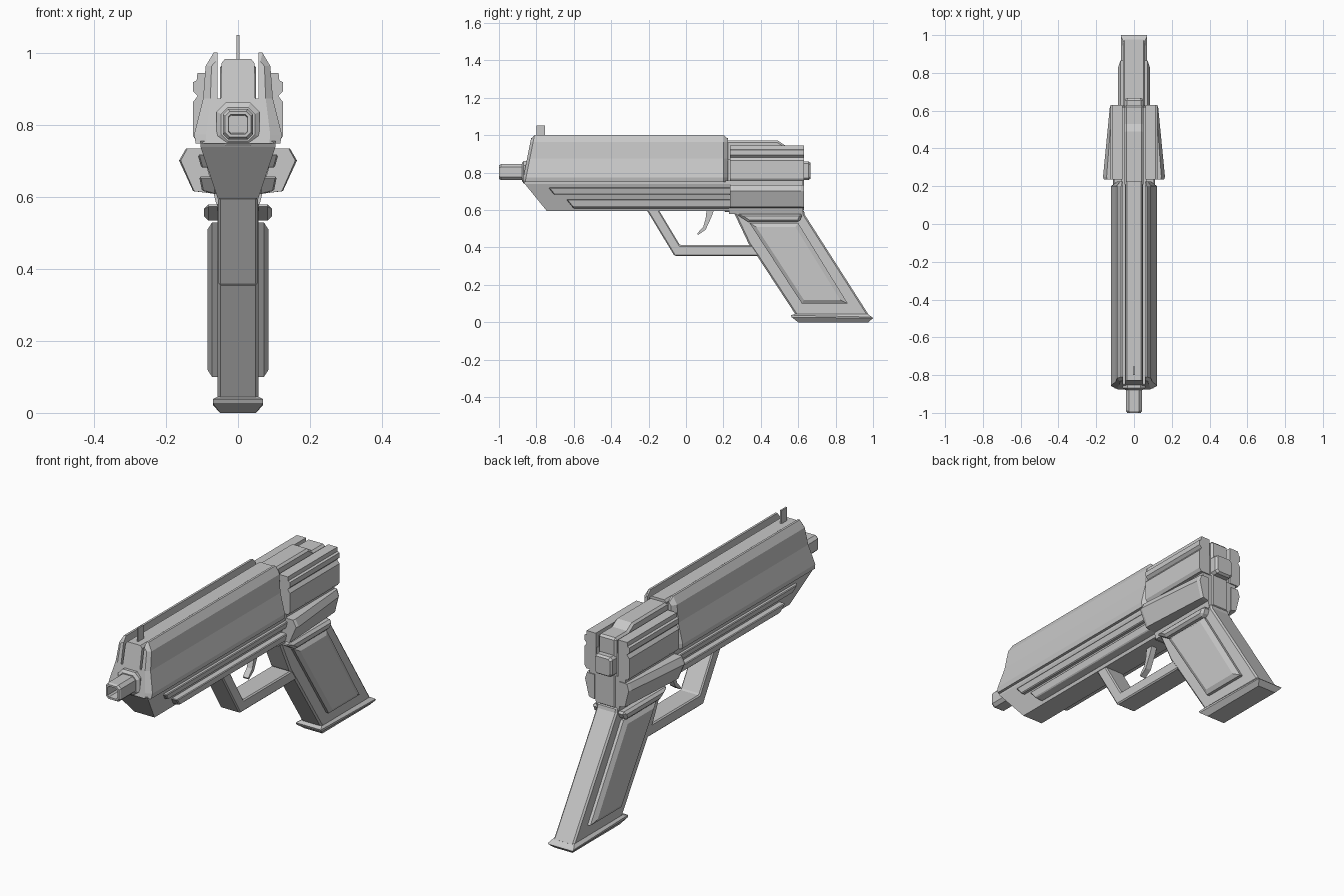
import bpy, bmesh

gray = bpy.data.materials.new("gunmetal gray")
gray.diffuse_color = (0.58, 0.58, 0.58, 1)


def loft(name, sections, bevel=0.0):
    """Closed solid through matching 3D cross-sections, capped at both ends."""
    bm = bmesh.new()
    rings = [[bm.verts.new(p) for p in s] for s in sections]
    n = len(rings[0])
    for a, b in zip(rings, rings[1:]):
        for i in range(n):
            j = (i + 1) % n
            bm.faces.new((a[i], a[j], b[j], b[i]))
    bm.faces.new(rings[0])
    bm.faces.new(rings[-1])
    bmesh.ops.recalc_face_normals(bm, faces=bm.faces[:])
    me = bpy.data.meshes.new(name)
    bm.to_mesh(me)
    bm.free()
    me.materials.append(gray)
    ob = bpy.data.objects.new(name, me)
    bpy.context.collection.objects.link(ob)
    if bevel:
        mod = ob.modifiers.new("bevel", 'BEVEL')
        mod.width, mod.segments = bevel, 1
        mod.limit_method, mod.angle_limit = 'ANGLE', 0.6
    return ob


def side_plate(name, profile, x0, x1, bevel=0.0):
    """Side-view (y, z) outline extruded across x."""
    return loft(name, [[(x, y, z) for y, z in profile] for x in (x0, x1)], bevel)


def bar(name, profile, y0, y1, bevel=0.0):
    """Front-view (x, z) outline extruded along y."""
    return loft(name, [[(x, y, z) for x, z in profile] for y in (y0, y1)], bevel)


def both(half):
    """Mirror a half outline across x = 0."""
    return half + [(-x, z) for x, z in reversed(half)]


def octagon(r, c, y, zc=0.803):
    pts = [(r, -c), (r, c), (c, r), (-c, r), (-r, c), (-r, -c), (-c, -r), (c, -r)]
    return [(x, y, zc + z) for x, z in pts]


# Slide with two slits along the top, sloped nose and chamfered ends
half = [(0.036, 0.985), (0.046, 0.973), (0.048, 0.875), (0.057, 0.875),
        (0.057, 1.002), (0.068, 1.002), (0.09, 0.965), (0.097, 0.875),
        (0.122, 0.775), (0.118, 0.75)]


def slide_section(y, slope, shrink):
    out = []
    for x, z in both(half):
        s = 1 if x > 0 else -1
        ax = abs(x)
        if ax > 0.057:
            ax = 0.057 + (ax - 0.057) * (1 - shrink)
        if z > 0.99:
            z -= 0.05 * shrink
        out.append((s * ax, y + slope * (z - 0.75), z))
    return out


loft("slide", [slide_section(-0.875, 0.2, 0.5), slide_section(-0.86, 0.2, 0),
               slide_section(0.2, 0, 0), slide_section(0.225, 0, 0.5)])

# Barrel with square bore, and collar at its root
loft("barrel", [octagon(0.042, 0.027, -0.85), octagon(0.042, 0.027, -0.99),
                octagon(0.036, 0.023, -1.0), octagon(0.027, 0.02, -1.0),
                octagon(0.025, 0.018, -0.9)])
loft("barrel_collar", [octagon(0.06, 0.035, -0.8), octagon(0.06, 0.035, -0.868),
                       octagon(0.047, 0.028, -0.878)])

# Front sight
side_plate("front_sight", [(-0.8, 0.96), (-0.8, 1.052), (-0.755, 1.052), (-0.755, 0.96)],
           -0.004, 0.004)

# Tapered lower frame with slanted front
low, high = 0.056, 0.104
loft("lower_frame", [
    [(-high, -0.872, 0.757), (high, -0.872, 0.757), (high, 0.24, 0.757), (-high, 0.24, 0.757)],
    [(-high, -0.862, 0.74), (high, -0.862, 0.74), (high, 0.24, 0.74), (-high, 0.24, 0.74)],
    [(-low, -0.745, 0.596), (low, -0.745, 0.596), (low, 0.24, 0.596), (-low, 0.24, 0.596)]])

# Rear core of the receiver
side_plate("rear_core", [(0.2, 0.59), (0.2, 0.972), (0.49, 0.972), (0.53, 0.946),
                         (0.63, 0.946), (0.63, 0.59)], -0.05, 0.05, 0.01)
bar("rear_web", both([(0.07, 0.87), (0.07, 0.75)]), 0.22, 0.62)
bar("rear_lower_frame", both([(0.1, 0.757), (0.1, 0.735), (0.06, 0.58)]), 0.23, 0.625)
loft("hammer", [octagon(0.05, 0.038, 0.62, 0.81), octagon(0.05, 0.038, 0.655, 0.81),
                octagon(0.042, 0.032, 0.666, 0.81)])

# Parts on both flanks
plate = [(0.062, 0.945), (0.113, 0.945), (0.115, 0.925), (0.125, 0.92), (0.125, 0.895),
         (0.112, 0.882), (0.125, 0.865), (0.125, 0.77), (0.115, 0.755), (0.062, 0.755)]
wedge = [(0.07, 0.735), (0.145, 0.735), (0.164, 0.702), (0.125, 0.617), (0.07, 0.61)]
upper = [(0.08, 0.722), (0.112, 0.718), (0.102, 0.682), (0.07, 0.682)]
lower = [(0.065, 0.657), (0.108, 0.657), (0.1, 0.618), (0.06, 0.608)]
panel = [(0.34, 0.53), (0.6, 0.53), (0.865, 0.1), (0.62, 0.1)]
inner = [(0.375, 0.51), (0.585, 0.51), (0.825, 0.12), (0.63, 0.12)]
for s, tag in ((1, "right"), (-1, "left")):
    bar("rear_plate_" + tag, [(s * x, z) for x, z in plate], 0.235, 0.63)
    # Wedge block is wide at its front and narrow at its back
    loft("wedge_block_" + tag, [
        [(s * (0.07 + (x - 0.07) * k), y, z) for x, z in wedge]
        for y, k in ((0.235, 0.95), (0.25, 1.0), (0.615, 0.62), (0.63, 0.55))])
    # Rails along the frame
    for nm, prof, y0 in (("upper_rail_", upper, -0.735), ("lower_rail_", lower, -0.69)):
        loft(nm + tag, [[(s * x, y0 + (0.72 - z) * 0.8, z) for x, z in prof],
                        [(s * x, 0.24, z) for x, z in prof]], 0.004)
    # Grip panel: stepped border with raised centre
    loft("grip_panel_" + tag, [[(s * 0.04, y, z) for y, z in panel],
                               [(s * 0.072, y, z) for y, z in panel],
                               [(s * 0.085, y, z) for y, z in inner]])

# Grip, collar and base
grip = [(0.25, 0.6), (0.335, 0.42), (0.38, 0.355), (0.59, 0.035), (0.98, 0.035),
        (0.635, 0.575), (0.63, 0.6)]
side_plate("grip", grip, -0.057, 0.057, 0.008)
side_plate("grip_collar", [(0.265, 0.58), (0.625, 0.58), (0.605, 0.535), (0.335, 0.535)],
           -0.094, 0.094, 0.012)


def base_ring(z, x, y0, y1, tilt=0.0):
    return [(-x, y0, z + tilt), (x, y0, z + tilt), (x, y1, z), (-x, y1, z)]


loft("grip_base", [base_ring(0, 0.05, 0.6, 0.975), base_ring(0.022, 0.07, 0.565, 1.0, 0.005),
                   base_ring(0.028, 0.07, 0.56, 0.995, 0.01),
                   base_ring(0.045, 0.057, 0.585, 0.97)])

# Trigger guard and trigger
side_plate("trigger_guard", [(-0.21, 0.6), (-0.062, 0.355), (0.4, 0.355), (0.36, 0.412),
                             (-0.032, 0.412), (-0.145, 0.6)], -0.055, 0.055, 0.006)
side_plate("trigger", [(0.11, 0.6), (0.15, 0.6), (0.135, 0.56), (0.105, 0.495),
                       (0.065, 0.467), (0.06, 0.475), (0.092, 0.51), (0.105, 0.555)],
           -0.015, 0.015)
